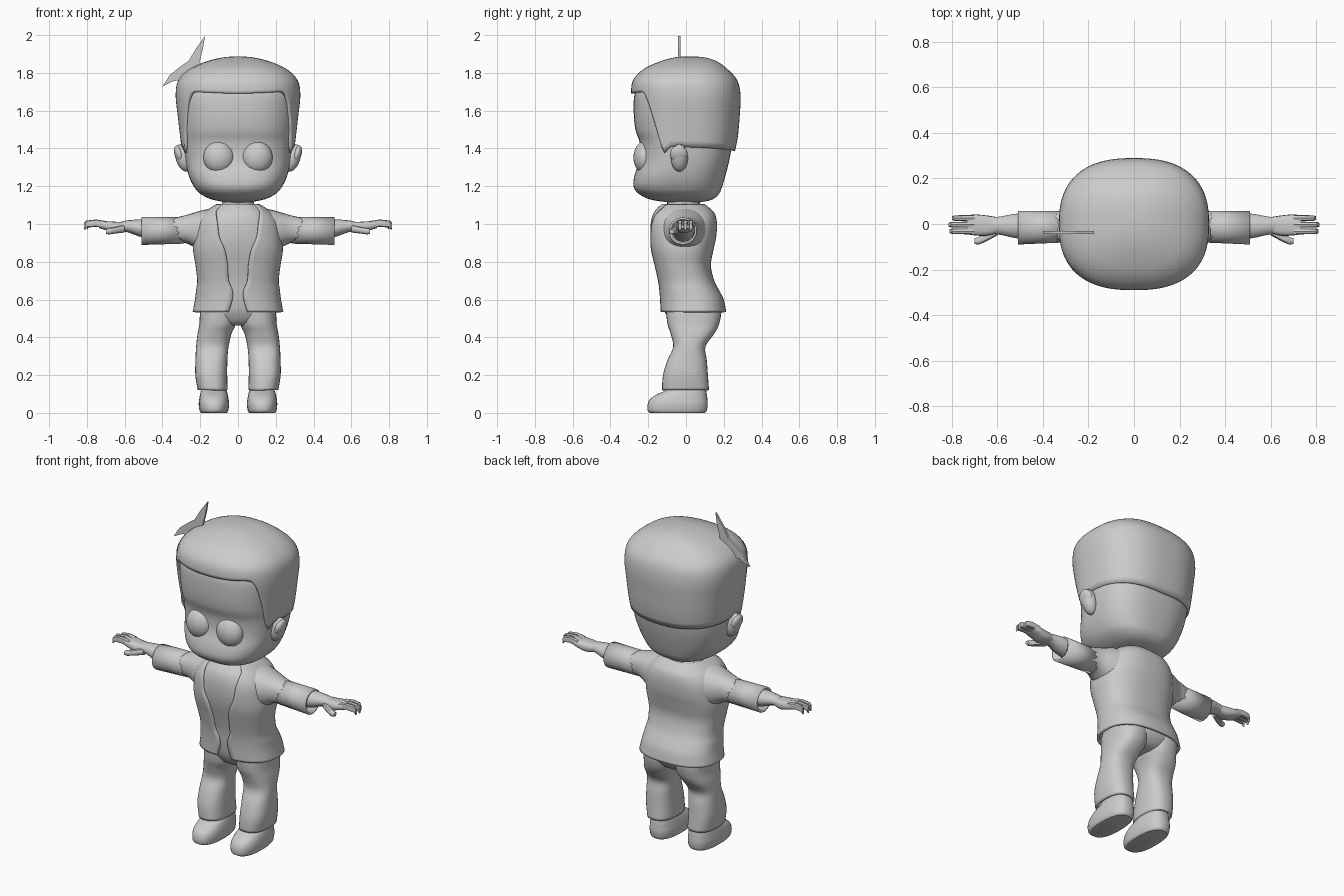
import bpy, bmesh, math
from mathutils import Vector


def spow(v, e):
    return math.copysign(abs(v) ** e, v)


def smooth_rows(rows, k=4):
    """Catmull-Rom refinement of a table of ring values."""
    out, n = [], len(rows)
    for i in range(n - 1):
        p = [rows[max(0, min(n - 1, i + d))] for d in (-1, 0, 1, 2)]
        for j in range(k):
            t = j / k
            out.append([0.5 * (2 * b + (c - a) * t + (2 * a - 5 * b + 4 * c - d) * t * t
                               + (3 * b - a - 3 * c + d) * t ** 3) for a, b, c, d in zip(*p)])
    return out + [list(rows[-1])]


def finish(name, bm, angle=40, thick=0, smooth=True):
    bmesh.ops.recalc_face_normals(bm, faces=bm.faces)
    me = bpy.data.meshes.new(name)
    bm.to_mesh(me)
    bm.free()
    ob = bpy.data.objects.new(name, me)
    bpy.context.collection.objects.link(ob)
    if thick:
        m = ob.modifiers.new("thickness", 'SOLIDIFY')
        m.thickness, m.offset = thick, -1
    if smooth:
        bpy.ops.object.select_all(action='DESELECT')
        ob.select_set(True)
        bpy.context.view_layer.objects.active = ob
        bpy.ops.object.shade_smooth_by_angle(angle=math.radians(angle))
    return ob


def skin(bm, grid, closed=True, caps=True):
    g = [[bm.verts.new(p) for p in row] for row in grid]
    n = len(g[0])
    for a, b in zip(g, g[1:]):
        for j in range(n if closed else n - 1):
            k = (j + 1) % n
            bm.faces.new((a[j], a[k], b[k], b[j]))
    if caps:
        bm.faces.new(g[0])
        bm.faces.new(g[-1])


def loft(name, rows, n=32, p=2.3, axis='z', k=4, caps=True, gap=False, thick=0, angle=40, flip=1):
    """rows: (t, a0, a1, b0, b1[, gap]); superellipse rings stacked along the axis."""
    grid = []
    for r in (smooth_rows(rows, k) if k > 1 else rows):
        t, a0, a1, b0, b1 = r[:5]
        ca, ra, cb, rb = (a0 + a1) / 2, (a1 - a0) / 2, (b0 + b1) / 2, (b1 - b0) / 2
        d = math.asin((r[5] / ra) ** (p / 2)) if gap else 0
        ring = []
        for j in range(n):
            u = d + (2 * math.pi - 2 * d) * j / (n - 1 if gap else n)
            a, b = ca + ra * spow(math.sin(u), 2 / p), cb - rb * spow(math.cos(u), 2 / p)
            ring.append((flip * a, b, t) if axis == 'z' else (flip * t, a, b))
        grid.append(ring)
    bm = bmesh.new()
    skin(bm, grid, not gap, caps and not gap)
    return finish(name, bm, angle, thick)


def ball(name, loc, size, rot=0):
    bpy.ops.mesh.primitive_uv_sphere_add(segments=28, ring_count=16, location=loc, rotation=(0, rot, 0))
    ob = bpy.context.object
    ob.name, ob.scale = name, size
    bpy.ops.object.shade_smooth()
    return ob


# Head, neck
loft("head", [(1.115, -.06, .06, -.10, .08), (1.13, -.14, .14, -.19, .14), (1.16, -.20, .20, -.25, .175),
              (1.20, -.235, .235, -.278, .192), (1.26, -.262, .262, -.272, .21), (1.34, -.28, .28, -.245, .23),
              (1.43, -.29, .29, -.245, .245), (1.50, -.295, .295, -.268, .255), (1.60, -.302, .302, -.277, .26),
              (1.70, -.30, .30, -.268, .26), (1.77, -.25, .25, -.21, .22), (1.82, -.12, .12, -.1, .12)],
     n=64, p=2.6)
loft("neck", [(1.04, -.10, .10, -.11, .09), (1.10, -.085, .085, -.10, .075), (1.15, -.09, .09, -.10, .08)], p=2)

# Hair cap: columns start at a hairline that changes with angle
prof = smooth_rows([(1.35, .292, -.268, .25), (1.45, .305, -.28, .273), (1.58, .32, -.287, .285),
                    (1.68, .33, -.291, .289), (1.76, .317, -.281, .272), (1.82, .258, -.225, .22),
                    (1.86, .17, -.14, .165), (1.882, .08, -.06, .10), (1.888, .004, .01, .02)], 6)
hairline = [(0, 1.69), (40, 1.70), (45, 1.69), (51, 1.65), (62, 1.50), (70, 1.37), (78, 1.41), (181, 1.385)]


def lerp_table(tab, x):
    for (x0, y0), (x1, y1) in zip(tab, tab[1:]):
        if x <= x1:
            return y0 + (y1 - y0) * (x - x0) / (x1 - x0)
    return tab[-1][1]


grid, N, K = [], 96, 26
for j in range(N):
    deg = 360 * j / N
    u = math.radians(deg)
    s0 = lerp_table([(r[0], i) for i, r in enumerate(prof)], lerp_table(hairline, min(deg, 360 - deg)))
    col = []
    for k in range(K + 1):
        s = s0 + (len(prof) - 1 - s0) * k / K
        i = min(int(s), len(prof) - 2)
        z, rx, y0, y1 = [a + (b - a) * (s - i) for a, b in zip(prof[i], prof[i + 1])]
        col.append((rx * spow(math.sin(u), .8), (y0 + y1) / 2 - (y1 - y0) / 2 * spow(math.cos(u), .8), z))
    grid.append(col)
bm = bmesh.new()
skin(bm, list(zip(*grid)), True, False)
bmesh.ops.holes_fill(bm, edges=[e for e in bm.edges if e.is_boundary and e.verts[0].co.z > 1.87], sides=0)
finish("hair", bm, 45, .022)

# Flat curled tuft of hair
bm = bmesh.new()
tuft = [(-.175, 1.995), (-.225, 1.925), (-.26, 1.865), (-.31, 1.83), (-.36, 1.79), (-.40, 1.728), (-.34, 1.757),
        (-.29, 1.765), (-.25, 1.77), (-.20, 1.81), (-.205, 1.85), (-.185, 1.93)]
f = bm.faces.new([bm.verts.new((x, -.03, z)) for x, z in tuft])
ext = bmesh.ops.extrude_face_region(bm, geom=[f])
bmesh.ops.translate(bm, vec=(0, -.013, 0), verts=[v for v in ext["geom"] if isinstance(v, bmesh.types.BMVert)])
finish("hair_tuft", bm, smooth=False)

# Jacket with an open front, shirt under it
loft("jacket", [(.535, -.24, .24, -.135, .213, .05), (.60, -.228, .228, -.138, .20, .03),
                (.65, -.222, .222, -.142, .175, .03), (.70, -.216, .216, -.150, .15, .05),
                (.78, -.225, .225, -.168, .132, .055), (.86, -.238, .238, -.188, .145, .07),
                (.93, -.235, .235, -.197, .16, .10), (1.0, -.222, .222, -.196, .164, .11),
                (1.05, -.19, .19, -.185, .155, .118), (1.08, -.155, .155, -.165, .13, .115),
                (1.105, -.115, .115, -.135, .10, .09)], n=56, p=2.5, gap=True, thick=.014)
loft("shirt", [(.63, -.18, .18, -.132, .15), (.70, -.20, .20, -.14, .135), (.78, -.21, .21, -.158, .12),
               (.86, -.22, .22, -.178, .13), (.93, -.22, .22, -.188, .145), (1.0, -.20, .20, -.187, .15),
               (1.05, -.17, .17, -.175, .14), (1.08, -.14, .14, -.155, .115), (1.105, -.105, .105, -.13, .09)],
     n=48, p=2.5)
loft("pelvis", [(.462, -.07, .07, -.045, .11), (.48, -.13, .13, -.08, .155), (.53, -.195, .195, -.11, .188),
                (.58, -.20, .20, -.122, .18), (.64, -.195, .195, -.13, .155)], n=40, p=2.4)

for s, side in ((-1, "right"), (1, "left")):
    # Eyes and ears
    ball(side + "_eye", (s * .101, -.218, 1.352), (.082, .06, .086))
    ball(side + "_ear", (s * .29, -.035, 1.35), (.04, .045, .075), s * .3)
    ball(side + "_ear_rim", (s * .312, -.038, 1.37), (.024, .046, .048), s * .3)

    # Trouser leg, open at the hem
    loft(side + "_trouser_leg", [(.12, .055, .213, -.127, .122), (.20, .057, .226, -.122, .116),
                                 (.28, .056, .225, -.098, .11), (.35, .05, .222, -.068, .103),
                                 (.42, .034, .214, -.082, .15), (.47, .012, .205, -.098, .175),
                                 (.54, .004, .20, -.105, .187), (.58, .004, .19, -.1, .17)],
         p=2.5, flip=s, caps=False, thick=.012)

    # Shoe
    loft(side + "_shoe", [(0, .06, .195, -.19, .10), (.012, .052, .203, -.203, .11), (.045, .047, .208, -.203, .115),
                          (.075, .05, .205, -.188, .113), (.10, .055, .20, -.15, .11),
                          (.125, .062, .193, -.10, .105), (.17, .07, .19, -.07, .095)], p=2.5, flip=s)

    # Sleeve and faceted cuff
    loft(side + "_sleeve", [(.10, -.14, .12, .86, 1.088), (.17, -.13, .11, .85, 1.077), (.22, -.112, .092, .87, 1.064),
                            (.28, -.088, .066, .90, 1.046), (.35, -.08, .055, .90, 1.03)], n=24, axis='x', flip=s)
    loft(side + "_cuff", [(.285, -.082, .06, .896, 1.036), (.51, -.092, .058, .889, 1.036)],
         n=14, p=2, axis='x', k=1, caps=False, thick=.012, angle=20, flip=s)

    # Forearm, palm, fingers and thumb
    loft(side + "_forearm", [(.34, -.07, .045, .90, 1.02), (.50, -.066, .048, .928, 1.024), (.58, -.05, .035, .955, 1.02),
                             (.62, -.044, .03, .962, 1.012)], n=14, p=2, axis='x', flip=s)
    loft(side + "_palm", [(.60, -.04, .03, .965, 1.01), (.65, -.052, .038, .955, 1.012),
                          (.70, -.05, .042, .968, 1.015), (.735, -.045, .038, .978, 1.018)],
         n=16, p=3, axis='x', flip=s)
    for i, (y, tip) in enumerate(((.026, .80), (-.003, .815), (-.032, .81))):
        loft(f"{side}_finger_{i + 1}", [(.70, y - .014, y + .014, .978, 1.016), (.75, y - .013, y + .013, .985, 1.024),
                                        (tip - .01, y - .012, y + .012, .982, 1.018),
                                        (tip, y - .008, y + .008, .968, 1.006)],
             n=8, p=3, axis='x', k=1, flip=s)
    loft(side + "_thumb", [(.60, -.05, -.015, .955, .995), (.645, -.075, -.035, .95, .985),
                           (.68, -.09, -.055, .945, .978), (.70, -.088, -.062, .948, .972)],
         n=10, axis='x', k=2, flip=s)
